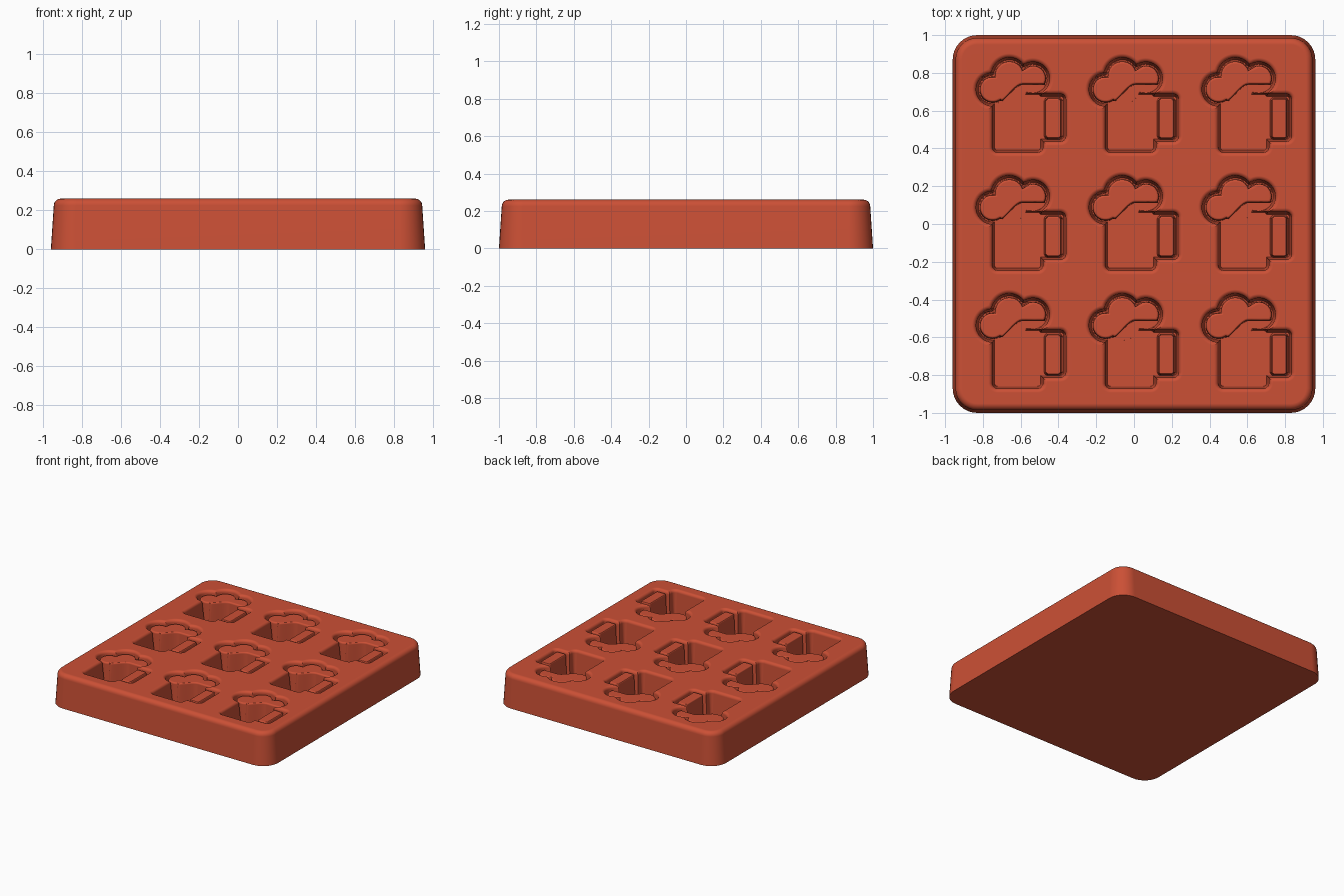
import bpy, bmesh
from math import sin, cos, pi, radians, sqrt

if "Cube" in bpy.data.objects:
    bpy.data.objects.remove(bpy.data.objects["Cube"], do_unlink=True)

TOP, FLOOR = 0.26, 0.065
PITCH_X, PITCH_Y = 0.598, 0.625
GRID = [(i * PITCH_X, -j * PITCH_Y) for i in range(3) for j in range(3)]

# One flat silicone colour
red = bpy.data.materials.new("brick red silicone")
red.use_nodes = True
red.diffuse_color = (0.60, 0.08, 0.036, 1)
red.node_tree.nodes["Principled BSDF"].inputs["Base Color"].default_value = red.diffuse_color


def rounded_rect(x0, x1, y0, y1, r):
    """Return an outline function of inset."""
    def outline(d):
        rr = max(r - d, 0.008)
        pts = []
        for k, (cx, cy) in enumerate([(x1 - d - rr, y1 - d - rr), (x0 + d + rr, y1 - d - rr),
                                      (x0 + d + rr, y0 + d + rr), (x1 - d - rr, y0 + d + rr)]):
            for s in range(9):
                a = (k + s / 8) * pi / 2
                pts.append((cx + rr * cos(a), cy + rr * sin(a)))
        return pts
    return outline


# Foam cloud: union of circles traced from a point inside it
BUBBLES = [(-0.748, 0.712, 0.11), (-0.66, 0.785, 0.118),
           (-0.535, 0.77, 0.11), (-0.66, 0.73, 0.13)]


def foam(d, n=96):
    ox, oy = -0.65, 0.76
    pts = []
    for k in range(n):
        a = 2 * pi * k / n
        best = 0.02
        for cx, cy, r in BUBBLES:
            px, py = cx - ox, cy - oy
            along = px * cos(a) + py * sin(a)
            disc = (r - d) ** 2 - px * px - py * py + along * along
            if disc > 0:
                best = max(best, along + sqrt(disc))
        pts.append((ox + best * cos(a), oy + best * sin(a)))
    return pts


def foam_insert(d):
    """Foam cloud cut below by an S-shaped beer line."""
    pts = []
    for x, y in foam(0.055 + d):
        t = min(max((x + 0.73) / 0.14, 0), 1)
        pts.append((x, max(y, 0.652 + 0.1 * t * t * (3 - 2 * t) + d)))
    return pts


def fillet(r, top, start=0.0, steps=5):
    """Rounded rim profile from the side (start inset) to the flat top."""
    return [(start + r * (1 - cos(a)), top - r + r * sin(a))
            for a in [s * pi / 2 / steps for s in range(steps + 1)]]


def loft(name, outline, profile, places):
    """Stack outlines by (inset, z), capped at both ends, at each place."""
    bm = bmesh.new()
    for dx, dy in places:
        rings = [[bm.verts.new((x + dx, y + dy, z)) for x, y in outline(d)] for d, z in profile]
        for lo, hi in zip(rings, rings[1:]):
            for k in range(len(lo)):
                m = (k + 1) % len(lo)
                bm.faces.new((lo[k], lo[m], hi[m], hi[k]))
        bm.faces.new(rings[0][::-1])
        bm.faces.new(rings[-1])
    bmesh.ops.recalc_face_normals(bm, faces=bm.faces)
    mesh = bpy.data.meshes.new(name)
    bm.to_mesh(mesh)
    bm.free()
    mesh.materials.append(red)
    obj = bpy.data.objects.new(name, mesh)
    bpy.context.collection.objects.link(obj)
    return obj


def finish(obj):
    bpy.ops.object.select_all(action='DESELECT')
    obj.select_set(True)
    bpy.context.view_layer.objects.active = obj
    bpy.ops.object.shade_smooth_by_angle(angle=radians(30))
    mod = obj.modifiers.new("even shading", 'WEIGHTED_NORMAL')
    mod.keep_sharp = True


# Tray block with drafted sides and a rounded rim
tray = loft("mould_tray", rounded_rect(-0.96, 0.96, -1, 1, 0.13),
            [(0, 0)] + fillet(0.035, TOP, 0.015), [(0, 0)])


# Cavity cutters: flared rim, drafted wall, flat floor
def cavity_profile(floor, r=0.022):
    rim = [(r * sin(a), TOP - r * (1 - cos(a)))
           for a in [s * pi / 2 / 5 for s in range(6)]]
    return ([(0.034, floor)] + rim[::-1] + [(0, TOP + 0.05)])


cutters = [
    loft("foam_cutter", foam, cavity_profile(FLOOR), GRID),
    loft("glass_cutter", rounded_rect(-0.772, -0.46, 0.357, 0.72, 0.05),
         cavity_profile(FLOOR + 0.0007), GRID),
    loft("handle_cutter", rounded_rect(-0.57, -0.339, 0.415, 0.71, 0.05),
         cavity_profile(FLOOR + 0.0014), GRID),
]
bpy.context.view_layer.objects.active = tray
for cutter in cutters:
    cutter.hide_render = True
    mod = tray.modifiers.new(cutter.name, 'BOOLEAN')
    mod.operation, mod.solver, mod.object = 'DIFFERENCE', 'EXACT', cutter
    bpy.ops.object.modifier_apply(modifier=mod.name)
for cutter in cutters:
    bpy.data.objects.remove(cutter, do_unlink=True)
finish(tray)

# Raised inserts standing on the cavity floors
finish(loft("foam_inserts", foam_insert,
            [(-0.016, FLOOR - 0.01)] + fillet(0.012, 0.24, -0.012, 4), GRID))
finish(loft("handle_inserts", rounded_rect(-0.466, -0.388, 0.456, 0.662, 0.012),
            [(-0.01, FLOOR - 0.01)] + fillet(0.008, 0.25, -0.002, 3), GRID))
